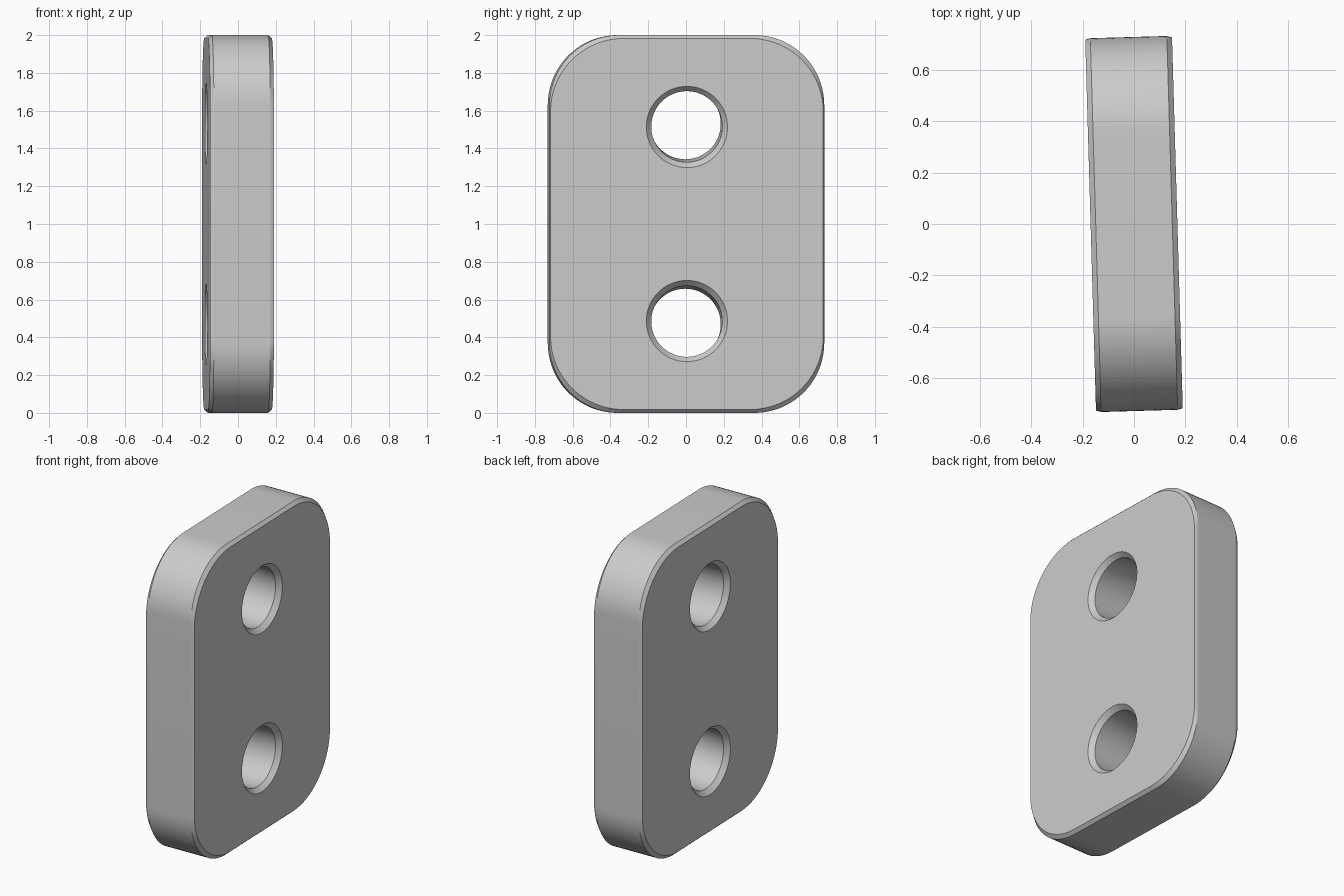
import bpy, bmesh, math
from mathutils import Matrix

if "Cube" in bpy.data.objects:
    bpy.data.objects.remove(bpy.data.objects["Cube"], do_unlink=True)

HALF_W, HALF_H, HALF_T = 0.728, 1.0, 0.169   # plate half sizes
CORNER = 0.37
CHAMFER = 0.02
TILT = math.radians(1.66)

grey = bpy.data.materials.new("plate grey")
grey.use_nodes = True
grey.diffuse_color = (0.6, 0.6, 0.6, 1)
grey.node_tree.nodes["Principled BSDF"].inputs["Base Color"].default_value = (0.6, 0.6, 0.6, 1)


def rounded_rect(x, half_w, half_h, r, steps=20):
    """Rounded rectangle outline in the yz plane."""
    pts = []
    for i, (sy, sz) in enumerate([(1, 1), (-1, 1), (-1, -1), (1, -1)]):
        for k in range(steps + 1):
            a = math.pi / 2 * (i + k / steps)
            pts.append((x, sy * (half_w - r) + r * math.cos(a),
                        1 + sz * (half_h - r) + r * math.sin(a)))
    return pts


def circle(x, z, r, n=64):
    return [(x, r * math.cos(2 * math.pi * k / n), z + r * math.sin(2 * math.pi * k / n))
            for k in range(n)]


def loft(bm, rings):
    """Skin successive rings; return the edges of the first and last ring."""
    loops = [[bm.verts.new(p) for p in ring] for ring in rings]
    n = len(loops[0])
    for a, b in zip(loops, loops[1:]):
        for i in range(n):
            j = (i + 1) % n
            bm.faces.new((a[i], a[j], b[j], b[i]))
    return [[bm.edges.get((l[i], l[(i + 1) % n])) for i in range(n)]
            for l in (loops[0], loops[-1])]


bm = bmesh.new()

# Rim: rounded outline with chamfers that thin out on the upright sides
inner = (HALF_W - 0.006, HALF_H - CHAMFER * 0.9, CORNER + 0.015)
outer = (HALF_W, HALF_H, CORNER)
edge_x = HALF_T - CHAMFER
borders = [loft(bm, [rounded_rect(-HALF_T, *inner), rounded_rect(-edge_x, *outer),
                     rounded_rect(edge_x, *outer), rounded_rect(HALF_T, *inner)])]

# Two countersunk holes, splaying slightly apart toward -x
for side in (1, -1):
    sections = [(-HALF_T, 0.215), (-HALF_T + 0.03, 0.188),
                (HALF_T - 0.03, 0.188), (HALF_T, 0.215)]
    borders.append(loft(bm, [circle(x, 1 + side * (0.523 - 0.055 * x), r)
                             for x, r in sections]))

# Flat faces around the holes
for end in (0, 1):
    edges = [e for border in borders for e in border[end]]
    bmesh.ops.triangle_fill(bm, edges=edges, use_beauty=True, use_dissolve=False)

bmesh.ops.recalc_face_normals(bm, faces=bm.faces[:])
bmesh.ops.rotate(bm, verts=bm.verts[:], cent=(0, 0, 0), matrix=Matrix.Rotation(TILT, 3, "Z"))

mesh = bpy.data.meshes.new("two_hole_plate")
bm.to_mesh(mesh)
bm.free()
mesh.materials.append(grey)
plate = bpy.data.objects.new("two_hole_plate", mesh)
bpy.context.collection.objects.link(plate)
bpy.context.view_layer.objects.active = plate
plate.select_set(True)
bpy.ops.object.shade_smooth_by_angle(angle=math.radians(15))
